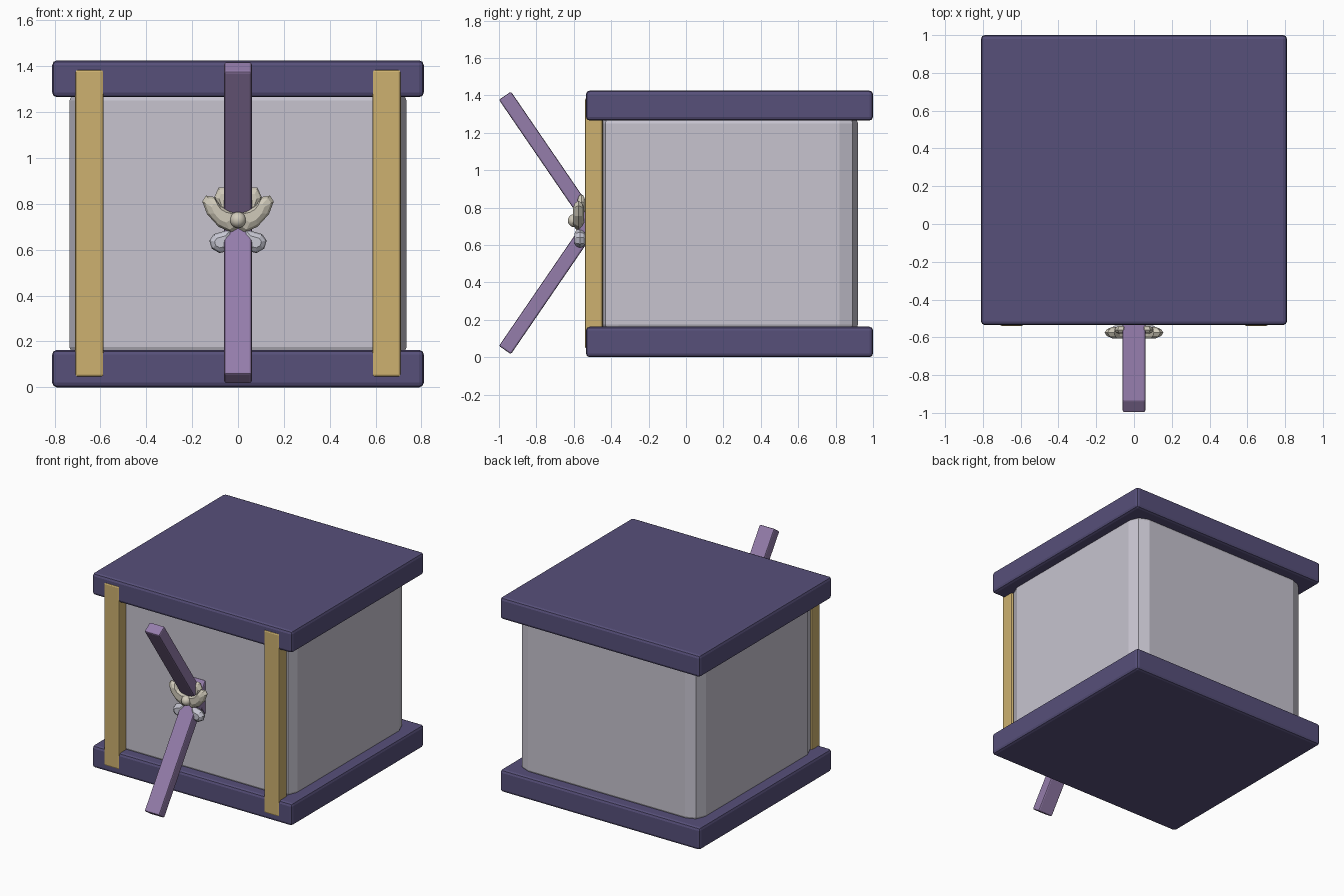
import bpy, bmesh, math
from mathutils import Vector

cube = bpy.data.objects.get("Cube")
if cube:
    bpy.data.objects.remove(cube, do_unlink=True)


def material(name, rgb):
    m = bpy.data.materials.new(name)
    m.use_nodes = True
    m.diffuse_color = (*rgb, 1)
    m.node_tree.nodes["Principled BSDF"].inputs["Base Color"].default_value = (*rgb, 1)
    return m


INDIGO = material("dark indigo", (0.095, 0.08, 0.195))
GREY = material("pale grey", (0.57, 0.55, 0.625))
GOLD = material("gold", (0.61, 0.44, 0.16))
MAUVE = material("mauve", (0.30, 0.205, 0.41))
CREAM = material("cream", (0.63, 0.59, 0.49))
SILVER = material("silver", (0.57, 0.57, 0.65))


def finish(name, bm, mat):
    bmesh.ops.recalc_face_normals(bm, faces=bm.faces)
    mesh = bpy.data.meshes.new(name)
    bm.to_mesh(mesh)
    bm.free()
    mesh.materials.append(mat)
    ob = bpy.data.objects.new(name, mesh)
    bpy.context.collection.objects.link(ob)
    return ob


def box(name, lo, hi, mat, bevel, segments=2):
    lo, hi = Vector(lo), Vector(hi)
    bm = bmesh.new()
    bmesh.ops.create_cube(bm, size=1)
    for v in bm.verts:
        v.co = v.co * (hi - lo)
    bmesh.ops.bevel(bm, geom=bm.edges[:], offset=bevel, segments=segments,
                    profile=0.5, affect='EDGES')
    ob = finish(name, bm, mat)
    ob.location = (lo + hi) / 2
    return ob


def lobe(name, outline, y, depth, mat, side):
    """Chunky facetted petal: an outline with shrunken front and back faces."""
    bm = bmesh.new()
    cx = sum(p[0] for p in outline) / len(outline)
    cz = sum(p[1] for p in outline) / len(outline)
    rings = []
    for dy, s in ((-1, 0.5), (-0.6, 0.85), (0, 1), (0.6, 0.85), (1, 0.5)):
        rings.append([bm.verts.new((side * (cx + (x - cx) * s), y + dy * depth,
                                    cz + (z - cz) * s)) for x, z in outline])
    n = len(outline)
    for a, b in zip(rings, rings[1:]):
        for i in range(n):
            bm.faces.new((a[i], a[(i + 1) % n], b[(i + 1) % n], b[i]))
    bm.faces.new(rings[0])
    bm.faces.new(rings[-1])
    return finish(name, bm, mat)


# Cabinet: base, lid and rounded body
box("base_slab", (-0.81, -0.535, 0), (0.81, 1, 0.163), INDIGO, 0.02)
box("top_slab", (-0.81, -0.535, 1.265), (0.81, 1, 1.425), INDIGO, 0.02)
box("body", (-0.735, -0.46, 0.075), (0.735, 0.92, 1.35), GREY, 0.1)

# Front posts, standing just proud of the slabs
for side, label in ((-1, "right"), (1, "left")):
    x = side * 0.648
    box(label + "_post", (x - 0.062, -0.54, 0.045), (x + 0.062, -0.445, 1.385), GOLD, 0.011)

# Crossed handle bars, mirrored above and below the centre height
MID, LENGTH = 0.718, 0.95
slope = math.radians(55.6)
for sign, label in ((1, "upper"), (-1, "lower")):
    bar = box(label + "_handle_bar", (-0.06, -LENGTH / 2, -0.039),
              (0.06, LENGTH / 2, 0.039), MAUVE, 0.009)
    bar.rotation_euler.x = -sign * slope
    bar.location = (0, -0.968 + LENGTH / 2 * math.cos(slope),
                    MID + sign * (0.68 - LENGTH / 2 * math.sin(slope)))

# Ornament where the bars meet
wing = [(-0.01, 0.70), (0.03, 0.675), (0.085, 0.70), (0.135, 0.755), (0.156, 0.81),
        (0.14, 0.836), (0.105, 0.83), (0.075, 0.79), (0.03, 0.765), (-0.01, 0.755)]
inner = [(0.03, 0.74), (0.08, 0.77), (0.103, 0.83), (0.085, 0.87), (0.055, 0.872), (0.025, 0.81)]
drop = [(0.02, 0.60), (0.08, 0.585), (0.115, 0.605), (0.125, 0.64), (0.105, 0.668), (0.03, 0.69)]
for side, label in ((-1, "right"), (1, "left")):
    lobe(label + "_wing_petal", wing, -0.575, 0.03, CREAM, side)
    lobe(label + "_inner_petal", inner, -0.56, 0.02, CREAM, side)
    lobe(label + "_lower_petal", drop, -0.567, 0.03, SILVER, side)

bm = bmesh.new()
bmesh.ops.create_uvsphere(bm, u_segments=16, v_segments=10, radius=0.035)
for f in bm.faces:
    f.smooth = True
knob = finish("centre_knob", bm, CREAM)
knob.location = (0, -0.597, 0.73)
